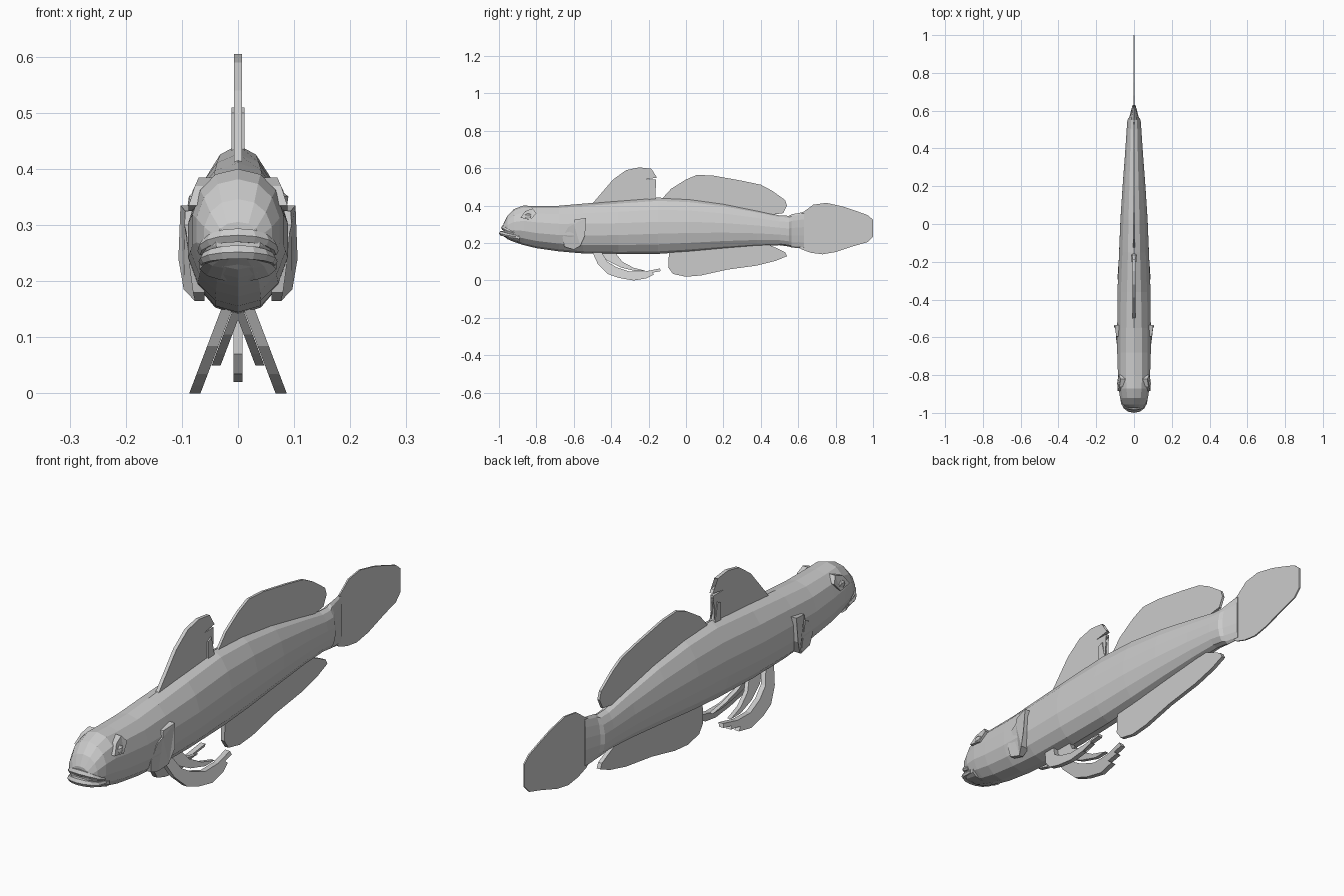
import bpy, bmesh
from math import sin, cos, pi, copysign
from mathutils import Vector

cube = bpy.data.objects.get("Cube")
if cube:
    bpy.data.objects.remove(cube)

grey = bpy.data.materials.new("plain grey")
grey.use_nodes = True
COLOUR = (0.6, 0.6, 0.6, 1)
grey.diffuse_color = COLOUR
grey.node_tree.nodes["Principled BSDF"].inputs["Base Color"].default_value = COLOUR


def finish(bm, name):
    bmesh.ops.triangulate(bm, faces=[f for f in bm.faces if len(f.verts) > 4])
    bmesh.ops.recalc_face_normals(bm, faces=bm.faces[:])
    mesh = bpy.data.meshes.new(name)
    bm.to_mesh(mesh)
    bm.free()
    mesh.materials.append(grey)
    obj = bpy.data.objects.new(name, mesh)
    bpy.context.scene.collection.objects.link(obj)
    return obj


def loft(name, rings):
    """Skin a closed tube through rings of equal length."""
    bm = bmesh.new()
    loops = [[bm.verts.new(p) for p in ring] for ring in rings]
    for a, b in zip(loops, loops[1:]):
        for i in range(len(a)):
            j = (i + 1) % len(a)
            bm.faces.new((a[i], a[j], b[j], b[i]))
    bm.faces.new(loops[0])
    bm.faces.new(loops[-1])
    return finish(bm, name)


def plate(name, outline, inner, outer):
    """Plate drawn in y, z; inner and outer give x at each point."""
    return loft(name, [[(side(y, z), y, z) for y, z in outline]
                       for side in (inner, outer)])


def flat_fin(name, outline, half):
    return plate(name, outline, lambda y, z: -half, lambda y, z: half)


def section(y, top, low, width, power, sides=14):
    """Rounded body section; a higher power gives a boxier back."""
    mid = low + (top - low) * 0.47
    ring = []
    for i in range(sides):
        a = 2 * pi * (i + 0.5) / sides
        c, s = cos(a), sin(a)
        e = 2 / (power if s > 0 else 2.1)
        reach = top - mid if s > 0 else mid - low
        ring.append((width * copysign(abs(c) ** e, c), y,
                     mid + reach * copysign(abs(s) ** e, s) * 1.02))
    return ring


# Body: y, top, bottom, half width, back shape
stations = [
    (-0.975, .305, .240, .040, 2.2), (-0.955, .345, .222, .062, 2.2),
    (-0.92, .380, .208, .076, 2.2), (-0.87, .398, .192, .083, 2.3),
    (-0.80, .396, .175, .087, 2.3), (-0.68, .397, .158, .091, 2.2),
    (-0.55, .408, .147, .091, 2.1), (-0.36, .424, .143, .090, 1.9),
    (-0.15, .440, .145, .081, 1.8), (0.02, .432, .156, .074, 1.8),
    (0.20, .408, .172, .062, 1.8), (0.38, .372, .186, .048, 1.9),
    (0.50, .346, .190, .040, 2.0), (0.55, .344, .183, .036, 2.0),
    (0.565, .352, .178, .026, 2.0), (0.63, .364, .172, .008, 2.0)]
loft("body", [section(*s) for s in stations])


# Lips: faceted bands bent around the muzzle
def lip(name, tip, corner, thick):
    path = []
    for i in range(9):
        a = pi * i / 8
        k = sin(a)
        path.append((Vector((corner[0] * cos(a), corner[1] + (tip[0] - corner[1]) * k ** .7,
                             corner[2] + (tip[1] - corner[2]) * k)), .6 + .4 * k))
    rings = []
    for p, k in path:
        out = Vector((p.x, (p.y + .92) * .8, 0)).normalized()
        rings.append([p + (out * cos(t) + Vector((0, 0, 1)) * sin(t)) * thick * k
                      for t in (pi * n / 3 for n in range(6))])
    return loft(name, rings)


lip("upper_lip", (-0.975, .282), (.064, -.92, .254), .014)
lip("lower_lip", (-0.986, .252), (.062, -.91, .235), .014)
loft("chin", [section(-0.99, .256, .244, .028, 2), section(-0.95, .256, .222, .058, 2),
              section(-0.89, .26, .20, .070, 2)])

# Unpaired fins
flat_fin("first_dorsal_fin", [
    (-.51, .40), (-.45, .47), (-.39, .54), (-.32, .59), (-.25, .605), (-.185, .597),
    (-.23, .57), (-.165, .562), (-.155, .55), (-.22, .54), (-.16, .54), (-.16, .53),
    (-.21, .515), (-.17, .51), (-.18, .47), (-.165, .43)], .007)
flat_fin("dorsal_fin_spine", [
    (-.20, .43), (-.20, .50), (-.18, .51), (-.172, .46), (-.16, .43)], .012)
flat_fin("second_dorsal_fin", [
    (-.13, .435), (-.08, .49), (0, .54), (.06, .565), (.15, .56), (.30, .533),
    (.40, .512), (.46, .48), (.53, .43), (.54, .40), (.52, .36), (.46, .352),
    (.30, .37), (0, .41)], .005)
flat_fin("anal_fin", [
    (-.09, .17), (-.095, .07), (-.07, .035), (0, .02), (.08, .027), (.22, .058),
    (.38, .08), (.48, .105), (.54, .13), (.53, .15), (.48, .175), (.40, .21),
    (.10, .18)], .008)
flat_fin("tail_fin", [
    (.57, .21), (.62, .165), (.67, .148), (.73, .14), (.80, .152), (.90, .185),
    (.97, .205), (1, .235), (1, .325), (.97, .35), (.90, .375), (.84, .395),
    (.75, .415), (.68, .405), (.63, .368), (.57, .33)], .003)

# Paired parts
FAN = [(-.50, .15), (-.47, .085), (-.42, .035), (-.36, .014), (-.28, 0), (-.21, .012),
       (-.225, .025), (-.17, .032), (-.18, .042), (-.135, .05), (-.14, .064),
       (-.22, .048), (-.30, .047), (-.37, .07), (-.42, .10), (-.45, .15)]
RAY = [(-.46, .15), (-.42, .105), (-.35, .07), (-.27, .05), (-.21, .05),
       (-.28, .068), (-.34, .10), (-.38, .15)]
GILL = [(-.66, .23), (-.63, .285), (-.60, .30), (-.595, .325), (-.535, .335),
        (-.54, .24), (-.565, .185), (-.60, .165), (-.65, .18)]
BROW = [(-.885, .335), (-.86, .37), (-.82, .385), (-.80, .36), (-.83, .325)]


def splay(offset):
    return lambda y, z: offset + .078 - z * .38


for side, s in (("left", 1), ("right", -1)):
    def mirrored(fn):
        return lambda y, z: s * fn(y, z)

    plate(side + "_pelvic_fin", FAN, mirrored(splay(-.011)), mirrored(splay(.009)))
    plate(side + "_pelvic_ray", RAY, mirrored(splay(-.028)), mirrored(splay(-.012)))
    plate(side + "_gill_cover", GILL, mirrored(lambda y, z: .06),
          mirrored(lambda y, z: .087 + .16 * (y + .66) - 3 * max(0, .20 - z) ** 1.5
                   - .10 * max(0, z - .29)))
    plate(side + "_brow", BROW, mirrored(lambda y, z: .04),
          mirrored(lambda y, z: .088 - .45 * max(0, z - .345)))

    # Small eye under the brow
    bm = bmesh.new()
    bmesh.ops.create_icosphere(bm, subdivisions=1, radius=.022)
    for v in bm.verts:
        v.co = Vector((v.co.x * .6 + s * .078, v.co.y - .845, v.co.z * .8 + .343))
    finish(bm, side + "_eye")
